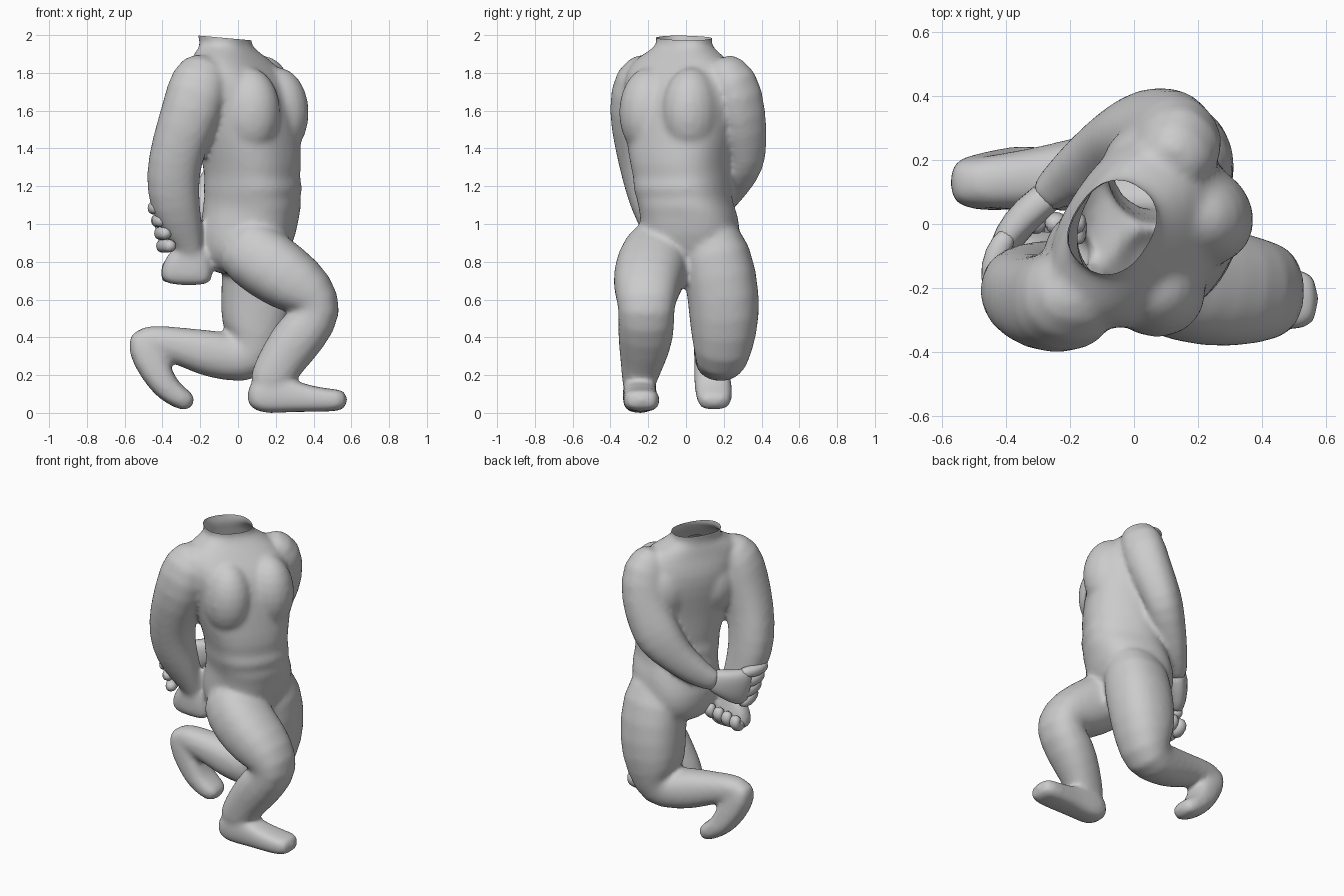
import bpy, bmesh, math
from mathutils import Vector

SWELL = 0.006          # makes up for shrinkage from rounding and blending
UP, Y, X = Vector((0, 0, 1)), (0, 1, 0), (1, 0, 0)


def ring(bm, c, u, v, a, b, sides, power):
    """One super-elliptical ring of vertices."""
    out, e = [], 2 / power
    for k in range(sides):
        q = 2 * math.pi * k / sides
        cu, sv = math.cos(q), math.sin(q)
        out.append(bm.verts.new(c + u * math.copysign(abs(cu) ** e, cu) * (a + SWELL)
                                + v * math.copysign(abs(sv) ** e, sv) * (b + SWELL)))
    return out


def skin(name, bm, rings):
    """Bridge rings, cap both ends and round the result."""
    n = len(rings[0])
    for a, b in zip(rings, rings[1:]):
        for k in range(n):
            bm.faces.new((a[k], a[(k + 1) % n], b[(k + 1) % n], b[k]))
    bm.faces.new(rings[0])
    bm.faces.new(rings[-1])
    return finish(name, bm, True)


def loft(name, rows, side, sides=16, power=2.3):
    """Skin rings (x, y, z, side radius, other radius) along a path."""
    bm = bmesh.new()
    pts = [Vector(r[:3]) for r in rows]
    rings = []
    for i, r in enumerate(rows):
        t = Vector()
        if i > 0:
            t += (pts[i] - pts[i - 1]).normalized()
        if i < len(rows) - 1:
            t += (pts[i + 1] - pts[i]).normalized()
        t.normalize()
        s = Vector(side)
        s = (s - t * s.dot(t)).normalized()
        rings.append(ring(bm, pts[i], s, t.cross(s), r[3], r[4], sides, power))
    return skin(name, bm, rings)


def finish(name, bm, subdivide=False):
    bmesh.ops.recalc_face_normals(bm, faces=bm.faces[:])
    me = bpy.data.meshes.new(name)
    bm.to_mesh(me)
    bm.free()
    for p in me.polygons:
        p.use_smooth = True
    ob = bpy.data.objects.new(name, me)
    bpy.context.collection.objects.link(ob)
    if subdivide:
        m = ob.modifiers.new("round", 'SUBSURF')
        m.levels = m.render_levels = 1
    return ob


def blob(name, c, axes, radii):
    """Ellipsoid muscle with given axes and radii."""
    bm = bmesh.new()
    bmesh.ops.create_uvsphere(bm, u_segments=20, v_segments=12, radius=1)
    for v in bm.verts:
        v.co = Vector(c) + sum((axes[i] * v.co[i] * radii[i] for i in range(3)), Vector())
    return finish(name, bm)


# Torso: z, centre x, centre y, half width, half depth, facing angle
torso_rows = [
    (0.72, 0.02, 0.03, .15, .15, -8), (0.82, 0.03, 0.03, .25, .22, -8),
    (0.95, 0.05, 0.025, .26, .255, -12), (1.05, 0.07, 0.015, .25, .245, -18),
    (1.10, 0.075, 0.0, .24, .255, -24), (1.14, 0.075, -.01, .24, .235, -27),
    (1.19, 0.08, -.02, .245, .255, -29), (1.24, 0.075, -.02, .245, .23, -31),
    (1.30, 0.075, -.03, .25, .245, -33), (1.45, 0.06, -.03, .285, .24, -34),
    (1.60, 0.04, -.02, .31, .245, -34), (1.74, 0.01, -.02, .32, .23, -34),
    (1.84, -.03, -.03, .30, .17, -34), (1.90, -.055, -.02, .22, .14, -34),
    (1.945, -.065, -.01, .135, .11, -34), (1.99, -.07, -.01, .15, .12, -34),
    (2.06, -.07, -.01, .165, .135, -34)]
bm = bmesh.new()
rings = []
for z, cx, cy, hw, hd, ang in torso_rows:
    q = math.radians(ang)
    f = Vector((math.cos(q), math.sin(q), 0))
    w = Vector((-math.sin(q), math.cos(q), 0))
    rings.append(ring(bm, Vector((cx, cy, z)), w, f, hw, hd, 20, 2.4))
body = [skin("torso", bm, rings)]

# Chest muscles and shoulder blades either side of the middle line
for label, k in (("right", -1), ("left", 1)):
    mid = Vector((0.04, -.02, 0))
    body.append(blob(label + "_pectoral", mid + UP * 1.59 + f * .11 + w * .135 * k,
                     (w, f, UP), (.155, .175, .24)))
    body.append(blob(label + "_shoulder_blade", mid + UP * 1.62 - f * .12 + w * .16 * k,
                     (w, f, UP), (.14, .13, .20)))

# Right leg, knee raised in front
body.append(loft("right_leg", [
    (-.04, -.10, 0.94, .14, .15), (0.09, -.16, 0.83, .19, .185),
    (0.25, -.20, 0.72, .19, .175), (0.38, -.21, 0.63, .165, .15),
    (0.435, -.21, 0.54, .14, .13), (0.335, -.21, 0.42, .15, .14),
    (0.23, -.23, 0.28, .115, .12), (0.17, -.25, 0.17, .085, .11),
    (0.14, -.25, 0.11, .075, .085)], Y))
body.append(loft("right_foot", [
    (0.045, -.245, .10, .06, .05), (0.12, -.245, .09, .085, .09),
    (0.23, -.245, .10, .085, .095), (0.33, -.245, .08, .085, .07),
    (0.48, -.235, .065, .095, .055), (0.585, -.235, .07, .085, .05)], Y, power=3))

# Left leg, kneeling with the shin stretched back
body.append(loft("left_leg", [
    (0.09, .10, 1.00, .13, .17), (0.12, .16, 0.85, .19, .20),
    (0.11, .205, 0.60, .19, .20), (0.085, .20, 0.42, .175, .175),
    (0.055, .19, 0.28, .135, .155), (-.08, .17, .30, .12, .125),
    (-.20, .15, .325, .11, .115), (-.33, .14, .36, .09, .09),
    (-.46, .13, .38, .08, .085), (-.55, .13, .375, .065, .06)], Y))
body.append(loft("left_foot", [
    (-.515, .13, .45, .06, .05), (-.495, .13, .35, .08, .095),
    (-.435, .135, .22, .09, .08), (-.38, .145, .13, .095, .065),
    (-.31, .15, .08, .09, .055), (-.235, .155, .04, .075, .04)], Y, power=2.8))

# Right arm hanging behind the hip
body.append(loft("right_arm", [
    (-.15, -.16, 1.87, .09, .08), (-.20, -.235, 1.77, .16, .155),
    (-.24, -.25, 1.6, .16, .16), (-.315, -.24, 1.42, .14, .135),
    (-.35, -.21, 1.25, .14, .125), (-.335, -.18, 1.10, .13, .11),
    (-.29, -.14, .97, .10, .085), (-.25, -.11, .86, .06, .055),
    (-.25, -.10, .80, .06, .05)], X))
body.append(loft("right_hand", [
    (-.235, -.11, .91, .05, .045), (-.26, -.10, .81, .12, .06),
    (-.275, -.09, .74, .135, .07), (-.275, -.09, .67, .13, .055)], X, power=3))

# Left arm bent across the back
side = (.6, -.8, 0)
body.append(loft("left_arm", [
    (.10, .15, 1.87, .09, .08), (.15, .25, 1.76, .135, .14),
    (.12, .28, 1.58, .135, .14), (.05, .295, 1.44, .12, .14),
    (-.005, .29, 1.335, .11, .145), (-.09, .235, 1.22, .095, .105),
    (-.17, .17, 1.13, .085, .09), (-.25, .11, 1.06, .06, .065),
    (-.29, .07, 1.04, .05, .06)], side))

# Blend the parts into one skin, then cut the neck open
bpy.ops.object.select_all(action='DESELECT')
for ob in body:
    ob.select_set(True)
bpy.context.view_layer.objects.active = body[0]
bpy.ops.object.convert(target='MESH')
bpy.ops.object.join()
figure = bpy.context.object
figure.name = "body"
m = figure.modifiers.new("blend", 'REMESH')
m.mode, m.voxel_size, m.use_smooth_shade = 'VOXEL', 0.016, True
m = figure.modifiers.new("soften", 'SMOOTH')
m.factor, m.iterations = 0.5, 8
bpy.ops.object.convert(target='MESH')
bm = bmesh.new()
bm.from_mesh(figure.data)
bmesh.ops.bisect_plane(bm, geom=bm.verts[:] + bm.edges[:] + bm.faces[:],
                       plane_co=(-.07, 0, 1.985), plane_no=(.09, 0, 1), clear_outer=True)
bm.to_mesh(figure.data)
bm.free()

# Left hand gripping the right forearm
loft("left_hand", [
    (-.23, .12, 1.07, .045, .055), (-.33, .04, 1.02, .05, .09),
    (-.385, -.03, .99, .045, .12), (-.415, -.09, .98, .035, .11)], side, power=2.6)

# Fingers: left hand grips, right hand curls into a fist
for i in range(4):
    z, dx = 1.085 - .067 * i, .025 * i
    loft(f"left_finger_{i + 1}", [
        (-.385, -.02, z, .03, .03), (-.435 + dx * .4, -.09, z, .032, .034),
        (-.45 + dx, -.17, z, .032, .034), (-.42 + dx, -.235, z, .028, .028)], (0, 0, 1), sides=10)
    x, h = -.37 + .062 * i, .012 * i
    loft(f"right_finger_{i + 1}", [
        (x, -.07, .72 + h, .03, .03), (x, -.01, .725 + h, .032, .033),
        (x, .02, .76 + h, .03, .03), (x, -.02, .80 + h, .027, .027)], X, sides=10)
